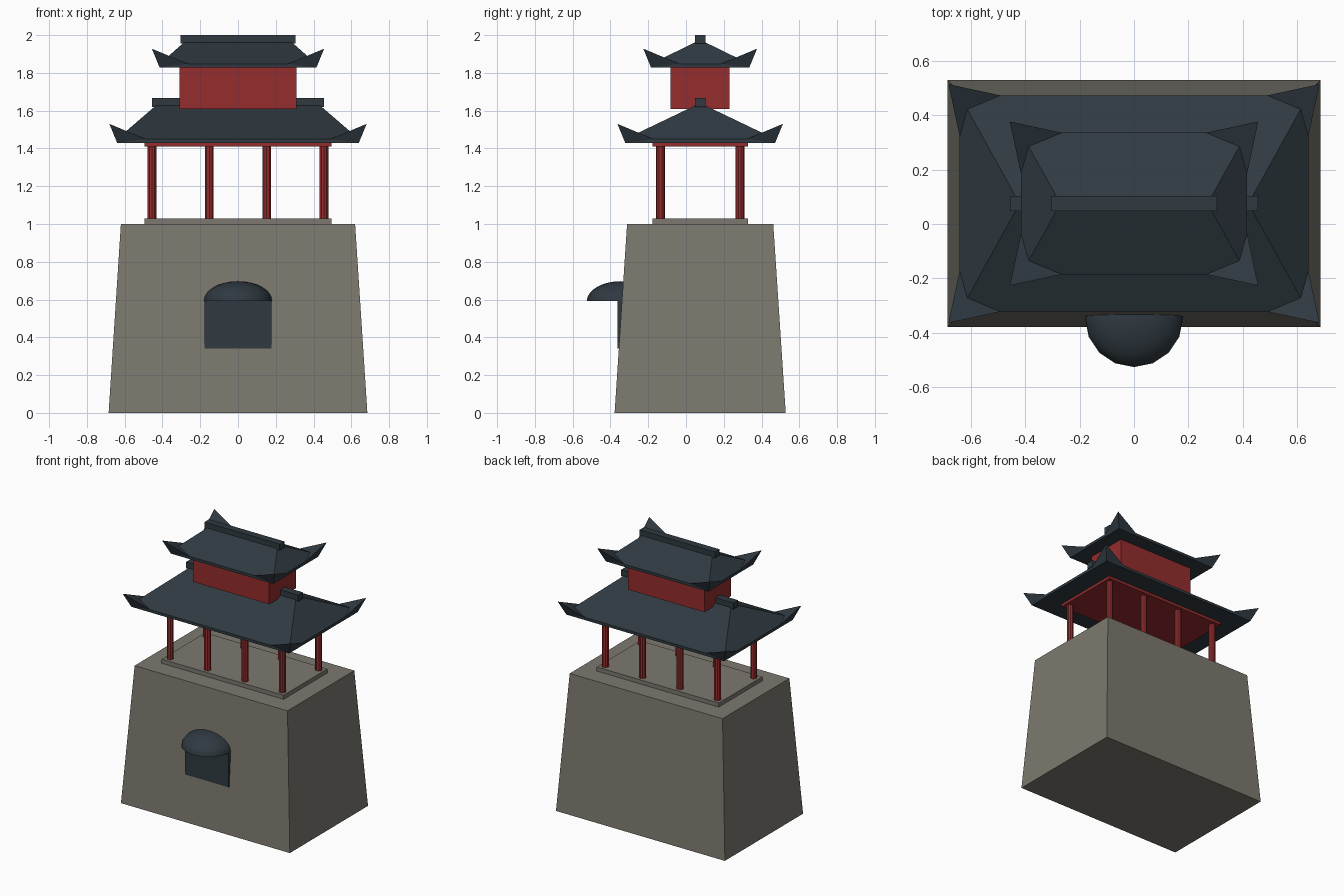
import bpy, bmesh, math
from mathutils import Matrix

if "Cube" in bpy.data.objects:
    bpy.data.objects.remove(bpy.data.objects["Cube"])

CY = 0.075  # the building sits slightly behind the origin


def material(name, rgb):
    m = bpy.data.materials.new(name)
    m.diffuse_color = (*rgb, 1)
    m.use_nodes = True
    m.node_tree.nodes["Principled BSDF"].inputs["Base Color"].default_value = m.diffuse_color
    return m


STONE = material("warm_grey_stone", (0.205, 0.19, 0.16))
RED = material("red_lacquer", (0.30, 0.025, 0.026))
TILE = material("dark_slate", (0.029, 0.042, 0.053))


def finish(bm, name, mat):
    bmesh.ops.recalc_face_normals(bm, faces=bm.faces)
    me = bpy.data.meshes.new(name)
    bm.to_mesh(me)
    bm.free()
    me.materials.append(mat)
    ob = bpy.data.objects.new(name, me)
    bpy.context.collection.objects.link(ob)
    return ob


def block(name, mat, hx, hy, z0, z1, top=None, cy=CY):
    """Box with half sizes hx, hy; 'top' gives other half sizes for the upper end."""
    tx, ty = top or (hx, hy)
    bm = bmesh.new()
    bmesh.ops.create_cube(bm, size=2)
    for v in bm.verts:
        up = v.co.z > 0
        v.co = (v.co.x * (tx if up else hx), v.co.y * (ty if up else hy) + cy, z1 if up else z0)
    return finish(bm, name, mat)


def hip_roof(name, hx, hy, z0, ridge_x, ridge_z):
    """Thin eave slab topped by a hipped slope."""
    bm = bmesh.new()
    corners = [(-1, -1), (1, -1), (1, 1), (-1, 1)]
    low, high = [[bm.verts.new((sx * hx, sy * hy + CY, z)) for sx, sy in corners]
                 for z in (z0, z0 + 0.02)]
    left, right = [bm.verts.new((s * ridge_x, CY, ridge_z)) for s in (-1, 1)]
    bm.faces.new(low)
    for i in range(4):
        j = (i + 1) % 4
        bm.faces.new((low[i], low[j], high[j], high[i]))
    bm.faces.new((high[0], high[1], right, left))
    bm.faces.new((high[2], high[3], left, right))
    bm.faces.new((high[1], high[2], right))
    bm.faces.new((high[3], high[0], left))
    finish(bm, name, TILE)


def horns(name, hx, hy, z0, reach):
    """Upturned eave corners, each a tetrahedron sharing the eave corner."""
    bm = bmesh.new()
    for sx in (-1, 1):
        for sy in (-1, 1):
            pts = [(hx, hy, z0), (hx - reach, hy, z0 + 0.02),
                   (hx, hy - reach, z0 + 0.02), (hx + 0.041, hy + 0.041, z0 + 0.10)]
            v = [bm.verts.new((sx * x, sy * y + CY, z)) for x, y, z in pts]
            for f in ((0, 1, 2), (0, 1, 3), (0, 2, 3), (1, 2, 3)):
                bm.faces.new([v[k] for k in f])
    finish(bm, name, TILE)


# Tapered stone base and pavilion floor
block("stone_base", STONE, 0.685, 0.453, 0, 1.0, top=(0.62, 0.387))
block("pavilion_floor", STONE, 0.495, 0.253, 1.0, 1.03)

# Gate panel and the domed hood above it
block("gate_panel", TILE, 0.178, 0.03, 0.34, 0.592, cy=-0.332)
bm = bmesh.new()
bmesh.ops.create_uvsphere(bm, u_segments=16, v_segments=16, radius=1)
bmesh.ops.bisect_plane(bm, geom=bm.verts[:] + bm.edges[:] + bm.faces[:],
                       plane_co=(0, 0, 0), plane_no=(0, 0, -1), clear_outer=True)
bmesh.ops.holes_fill(bm, edges=[e for e in bm.edges if e.is_boundary])
bmesh.ops.transform(bm, verts=bm.verts,
                    matrix=Matrix.Translation((0, -0.345, 0.592)) @ Matrix.Diagonal((0.18, 0.18, 0.105, 1)))
hood = finish(bm, "gate_hood", TILE)
bpy.context.view_layer.objects.active = hood
hood.select_set(True)
bpy.ops.object.shade_smooth_by_angle(angle=math.radians(40))

# Two rows of four columns under a red ceiling
bm = bmesh.new()
for x in (-0.455, -0.152, 0.152, 0.455):
    for y in (-0.21, 0.21):
        bmesh.ops.create_cone(bm, cap_ends=True, segments=10, radius1=0.024, radius2=0.024,
                              depth=0.39, matrix=Matrix.Translation((x, y + CY, 1.22)))
finish(bm, "columns", RED)
block("ceiling", RED, 0.495, 0.253, 1.41, 1.432)

# Lower roof
hip_roof("lower_roof", 0.64, 0.397, 1.43, 0.42, 1.64)
horns("lower_roof_horns", 0.64, 0.397, 1.43, 0.15)
block("lower_ridge", TILE, 0.455, 0.027, 1.62, 1.667)

# Upper storey and roof
block("upper_storey", RED, 0.31, 0.156, 1.61, 1.832)
hip_roof("upper_roof", 0.415, 0.26, 1.828, 0.27, 1.975)
horns("upper_roof_horns", 0.415, 0.26, 1.828, 0.15)
block("upper_ridge", TILE, 0.305, 0.027, 1.955, 2.0)
